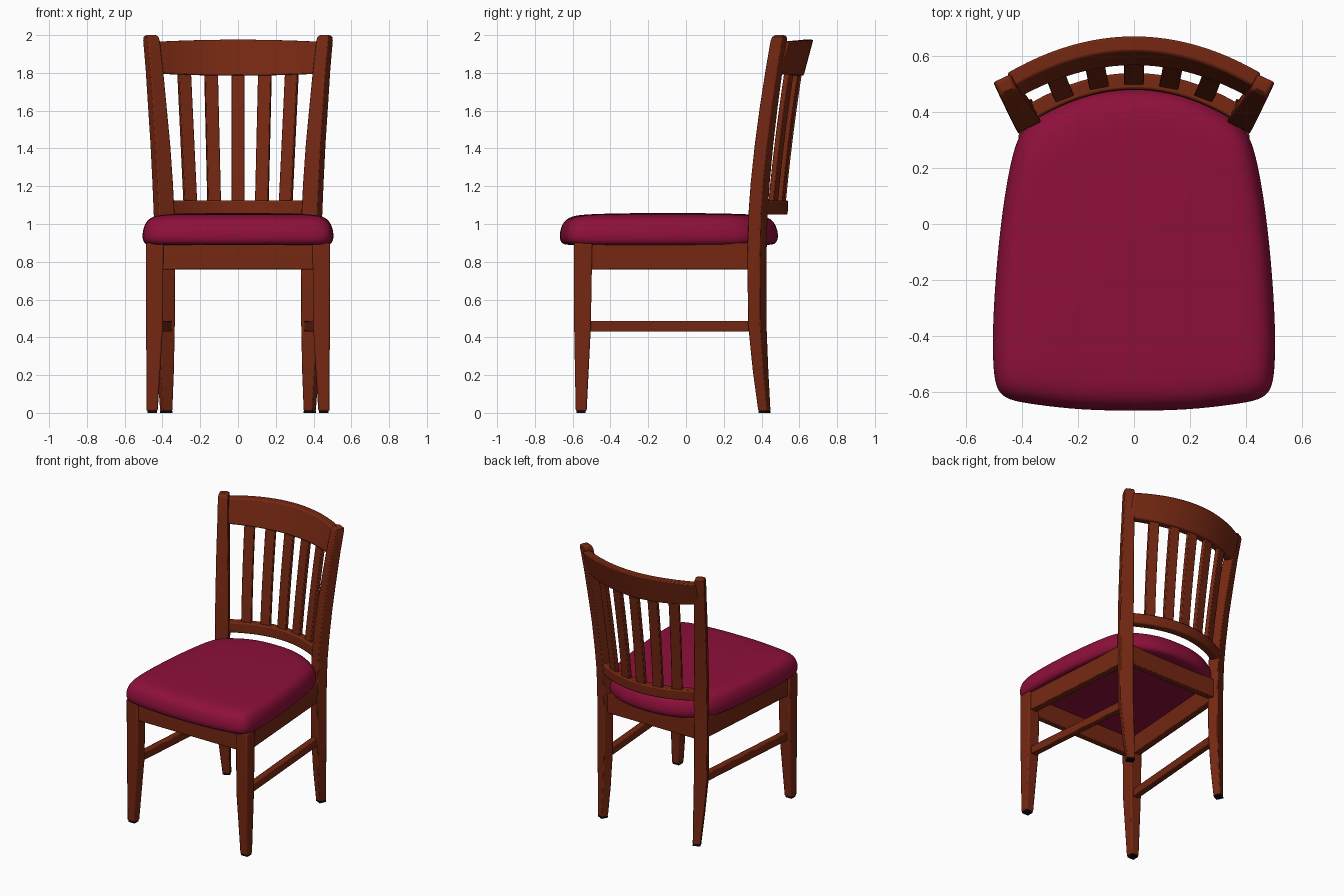
import bpy, bmesh, math
from mathutils import Vector

cube = bpy.data.objects.get("Cube")
if cube:
    bpy.data.objects.remove(cube, do_unlink=True)


def material(name, rgb):
    m = bpy.data.materials.new(name)
    m.use_nodes = True
    col = (*rgb, 1.0)
    m.diffuse_color = col
    m.node_tree.nodes["Principled BSDF"].inputs["Base Color"].default_value = col
    return m


WOOD = material("reddish_brown_wood", (0.18, 0.021, 0.006))
FABRIC = material("crimson_fabric", (0.27, 0.005, 0.043))
GLIDE = material("black_glide", (0.004, 0.004, 0.004))


def loft(name, sections, mat, bevel=0.0, subsurf=0):
    """Skin a list of equal-length closed sections and cap both ends."""
    bm = bmesh.new()
    rings = [[bm.verts.new(p) for p in s] for s in sections]
    n = len(rings[0])
    for a, b in zip(rings, rings[1:]):
        for i in range(n):
            j = (i + 1) % n
            bm.faces.new((a[i], a[j], b[j], b[i]))
    bm.faces.new(rings[0][::-1])
    bm.faces.new(rings[-1])
    bmesh.ops.recalc_face_normals(bm, faces=bm.faces)
    mesh = bpy.data.meshes.new(name)
    bm.to_mesh(mesh)
    bm.free()
    ob = bpy.data.objects.new(name, mesh)
    bpy.context.collection.objects.link(ob)
    mesh.materials.append(mat)
    if bevel:
        mod = ob.modifiers.new("soft_edges", 'BEVEL')
        mod.width, mod.segments = bevel, 2
        mod.angle_limit = math.radians(40)
    if subsurf:
        mod = ob.modifiers.new("smooth", 'SUBSURF')
        mod.levels = mod.render_levels = subsurf
    bpy.ops.object.select_all(action='DESELECT')
    ob.select_set(True)
    bpy.context.view_layer.objects.active = ob
    bpy.ops.object.shade_smooth_by_angle(angle=math.radians(180 if subsurf else 35))
    return ob


def rect(x, y, z, w, d, angle=0.0):
    """Horizontal rectangle, turned about z."""
    c, s = math.cos(angle), math.sin(angle)
    corners = ((-w, -d), (w, -d), (w, d), (-w, d))
    return [(x + (u * c - v * s) / 2, y + (u * s + v * c) / 2, z) for u, v in corners]


def beam(name, a, b, thick, z0, z1):
    """Straight horizontal board between two plan points."""
    a, b = Vector(a), Vector(b)
    d = (b - a).normalized()
    side = Vector((-d.y, d.x)) * thick / 2
    secs = [[(*(p - side), z0), (*(p + side), z0), (*(p + side), z1), (*(p - side), z1)]
            for p in (a, b)]
    return loft(name, secs, WOOD, 0.005)


# Legs, side rails and stretchers, once for each side
for side, s in (("left", 1), ("right", -1)):
    front = [(0.455, -0.555, 0.01, 0.06, 0.058), (0.442, -0.548, 0.45, 0.088, 0.088),
             (0.441, -0.545, 0.9, 0.092, 0.098)]
    loft(f"front_leg_{side}", [rect(s * x, y, z, w, d) for x, y, z, w, d in front], WOOD, 0.008)
    turn = -s * math.radians(25)
    rear = [(0.38, 0.415, 0.01, 0.052, 0.052), (0.383, 0.395, 0.22, 0.072, 0.062),
            (0.388, 0.378, 0.46, 0.09, 0.07), (0.388, 0.375, 0.8, 0.092, 0.074),
            (0.391, 0.381, 1.05, 0.092, 0.074), (0.399, 0.393, 1.22, 0.09, 0.074),
            (0.411, 0.413, 1.42, 0.086, 0.073), (0.427, 0.438, 1.62, 0.08, 0.072),
            (0.443, 0.467, 1.82, 0.074, 0.07), (0.458, 0.491, 1.97, 0.07, 0.068),
            (0.46, 0.495, 1.99, 0.064, 0.06), (0.461, 0.497, 2.0, 0.045, 0.04)]
    loft(f"rear_post_{side}", [rect(s * x, y, z, w, d, turn) for x, y, z, w, d in rear], WOOD, 0.006)
    for part, x, y, ang in (("front", 0.455, -0.555, 0), ("rear", 0.38, 0.415, turn)):
        loft(f"{part}_glide_{side}", [rect(s * x, y, z, 0.05, 0.048, ang) for z in (0, 0.011)], GLIDE)
    beam(f"side_apron_{side}", (s * 0.448, -0.52), (s * 0.384, 0.37), 0.05, 0.76, 0.9)
    beam(f"stretcher_{side}", (s * 0.442, -0.53), (s * 0.372, 0.375), 0.045, 0.43, 0.487)

beam("front_apron", (-0.42, -0.56), (0.42, -0.56), 0.045, 0.76, 0.9)
beam("rear_apron", (-0.37, 0.38), (0.37, 0.38), 0.045, 0.76, 0.9)


# Curved back rails
def curved_rail(name, half, k, thick, bottom, top, sag):
    """Board bent along y = y0 - k x^2; bottom and top are (y0, z) pairs."""
    secs = []
    steps = 24
    for i in range(steps + 1):
        x = half * (2 * i / steps - 1)
        n = Vector((2 * k * x, 1)).normalized() * thick / 2
        dz = (x / half) ** 2 * sag
        sec = []
        for (y0, z), sign in ((bottom, -1), (bottom, 1), (top, 1), (top, -1)):
            drop = dz if z == bottom[1] else -dz
            sec.append((x + sign * n.x, y0 - k * x * x + sign * n.y, z + drop))
        secs.append(sec)
    loft(name, secs, WOOD, 0.008)


curved_rail("top_rail", 0.44, 0.66, 0.056, (0.595, 1.785), (0.646, 1.976), 0.012)
curved_rail("lower_rail", 0.375, 0.82, 0.058, (0.509, 1.05), (0.512, 1.125), 0.0)

# Five slats, gently bent like the posts
for i in range(-2, 3):
    x0, x1 = i * 0.126, i * 0.143
    y0, y1 = 0.512 - 0.82 * x0 ** 2, 0.602 - 0.66 * x1 ** 2
    turn = math.atan(-1.5 * x0)
    secs = []
    for j in range(9):
        t = j / 8
        secs.append(rect(x0 + (x1 - x0) * t, y0 + (y1 - y0) * t * (0.75 + 0.25 * t),
                         1.1 + 0.72 * t, 0.07, 0.03, turn))
    loft(f"back_slat_{i + 3}", secs, WOOD, 0.004)

# Padded seat: plan outline of one half, mirrored and stacked in rings
half = [(0.12, -0.669), (0.26, -0.659), (0.38, -0.643), (0.45, -0.63), (0.487, -0.602),
        (0.502, -0.55), (0.507, -0.44), (0.503, -0.3), (0.49, -0.12), (0.47, 0.06),
        (0.443, 0.22), (0.415, 0.315), (0.375, 0.365), (0.29, 0.423), (0.2, 0.463), (0.09, 0.488)]
outline = half + [(-x, y) for x, y in reversed(half)]
layers = [(0.3, 0.89), (0.88, 0.89), (0.975, 0.888), (1.005, 0.925), (0.995, 0.97), (0.965, 1.012),
          (0.9, 1.04), (0.78, 1.051), (0.5, 1.056), (0.2, 1.058)]
cy = -0.1
loft("seat_cushion", [[(x * f, cy + (y - cy) * f, z) for x, y in outline] for f, z in layers],
     FABRIC, subsurf=2)
